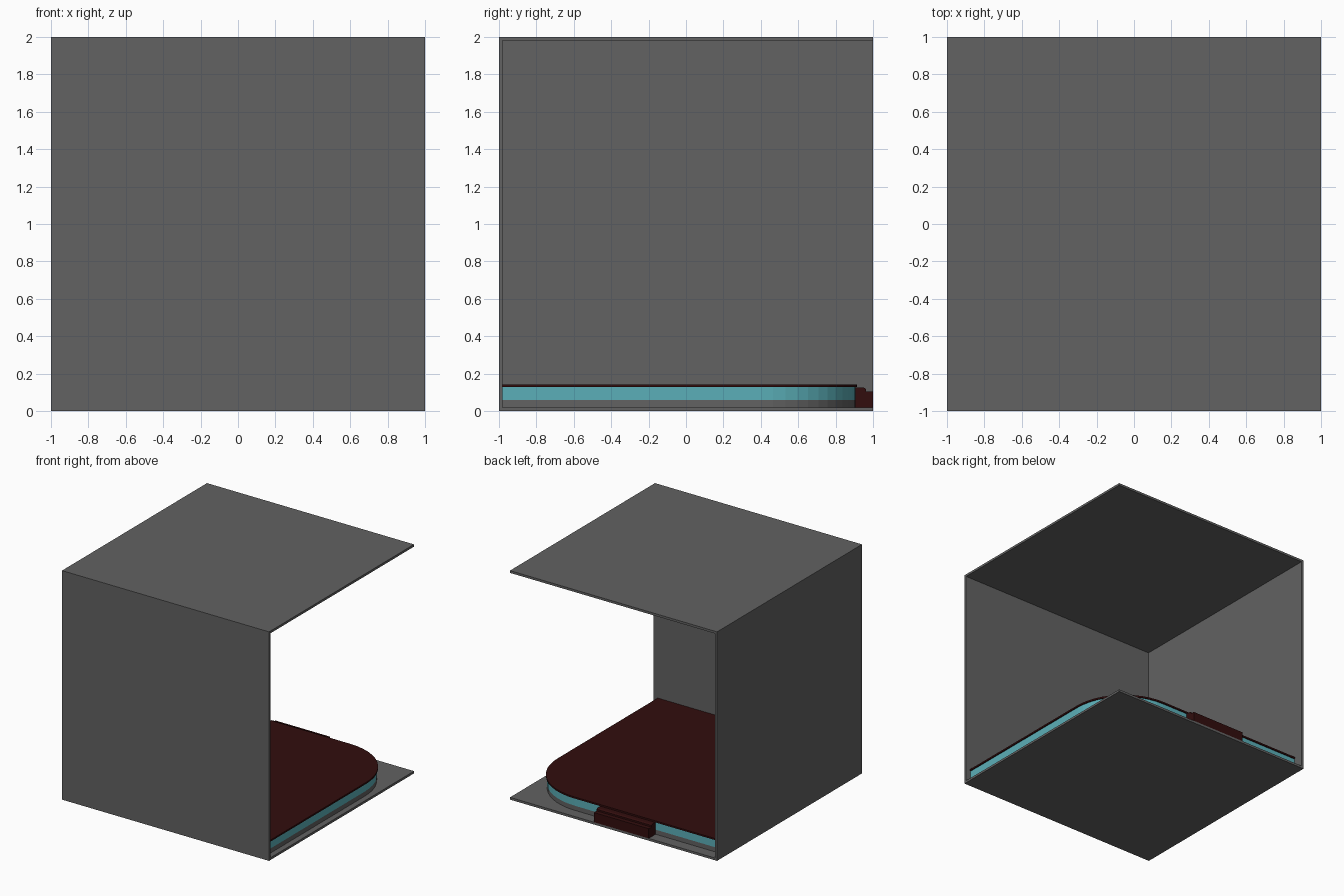
import bpy, bmesh, math

cube = bpy.data.objects.get("Cube")
if cube:
    bpy.data.objects.remove(cube, do_unlink=True)


def material(name, rgb):
    m = bpy.data.materials.new(name)
    m.use_nodes = True
    m.diffuse_color = (*rgb, 1)
    m.node_tree.nodes["Principled BSDF"].inputs["Base Color"].default_value = (*rgb, 1)
    return m


GREY = material("wall grey", (0.122, 0.122, 0.122))
TEAL = material("trim teal", (0.105, 0.43, 0.48))
RED = material("dark red", (0.032, 0.004, 0.004))


def prism(name, points, lift, mat):
    """Extrude a closed outline of 3D points along the vector lift."""
    bm = bmesh.new()
    face = bm.faces.new([bm.verts.new(p) for p in points])
    out = bmesh.ops.extrude_face_region(bm, geom=[face])
    verts = [v for v in out["geom"] if isinstance(v, bmesh.types.BMVert)]
    bmesh.ops.translate(bm, vec=lift, verts=verts)
    bmesh.ops.recalc_face_normals(bm, faces=bm.faces)
    mesh = bpy.data.meshes.new(name)
    bm.to_mesh(mesh)
    bm.free()
    mesh.materials.append(mat)
    ob = bpy.data.objects.new(name, mesh)
    bpy.context.collection.objects.link(ob)
    return ob


def box(name, lo, hi, mat):
    (x0, y0, z0), (x1, y1, z1) = lo, hi
    pts = [(x0, y0, z0), (x1, y0, z0), (x1, y1, z0), (x0, y1, z0)]
    return prism(name, pts, (0, 0, z1 - z0), mat)


# Room shell: floor, ceiling and two walls, open on the other two sides
T = 0.02
box("floor", (-1, -1, 0), (1, 1, T), GREY)
box("ceiling", (-1, -1, 2 - T), (1, 1, 2), GREY)
box("front_wall", (-1, -1, T), (1, -1 + T, 2 - T), GREY)
box("side_wall", (-1, -1 + T, T), (-1 + T, 1, 2 - T), GREY)

# Stage in the corner, with its one free corner rounded
CX, CY, STEPS = 0.445, 0.40, 12


def stage_layer(name, radius, z0, z1, mat):
    pts = [(-1 + T, -1 + T, z0), (CX + radius, -1 + T, z0)]
    for i in range(STEPS + 1):
        a = math.pi / 2 * i / STEPS
        pts.append((CX + radius * math.cos(a), CY + radius * math.sin(a), z0))
    pts.append((-1 + T, CY + radius, z0))
    return prism(name, pts, (0, 0, z1 - z0), mat)


stage_layer("stage_base", 0.505, T, 0.06, GREY)
stage_layer("stage_lower_trim", 0.505, 0.06, 0.092, TEAL)
stage_layer("stage_upper_trim", 0.505, 0.092, 0.128, TEAL)
stage_layer("stage_top", 0.515, 0.128, 0.142, RED)

# Steps at the back edge of the stage
profile = [(0.90, T), (1.0, T), (1.0, 0.104), (0.962, 0.104),
           (0.962, 0.118), (0.95, 0.126), (0.90, 0.126)]
prism("stage_steps", [(-0.34, y, z) for y, z in profile], (0.53, 0, 0), RED)
